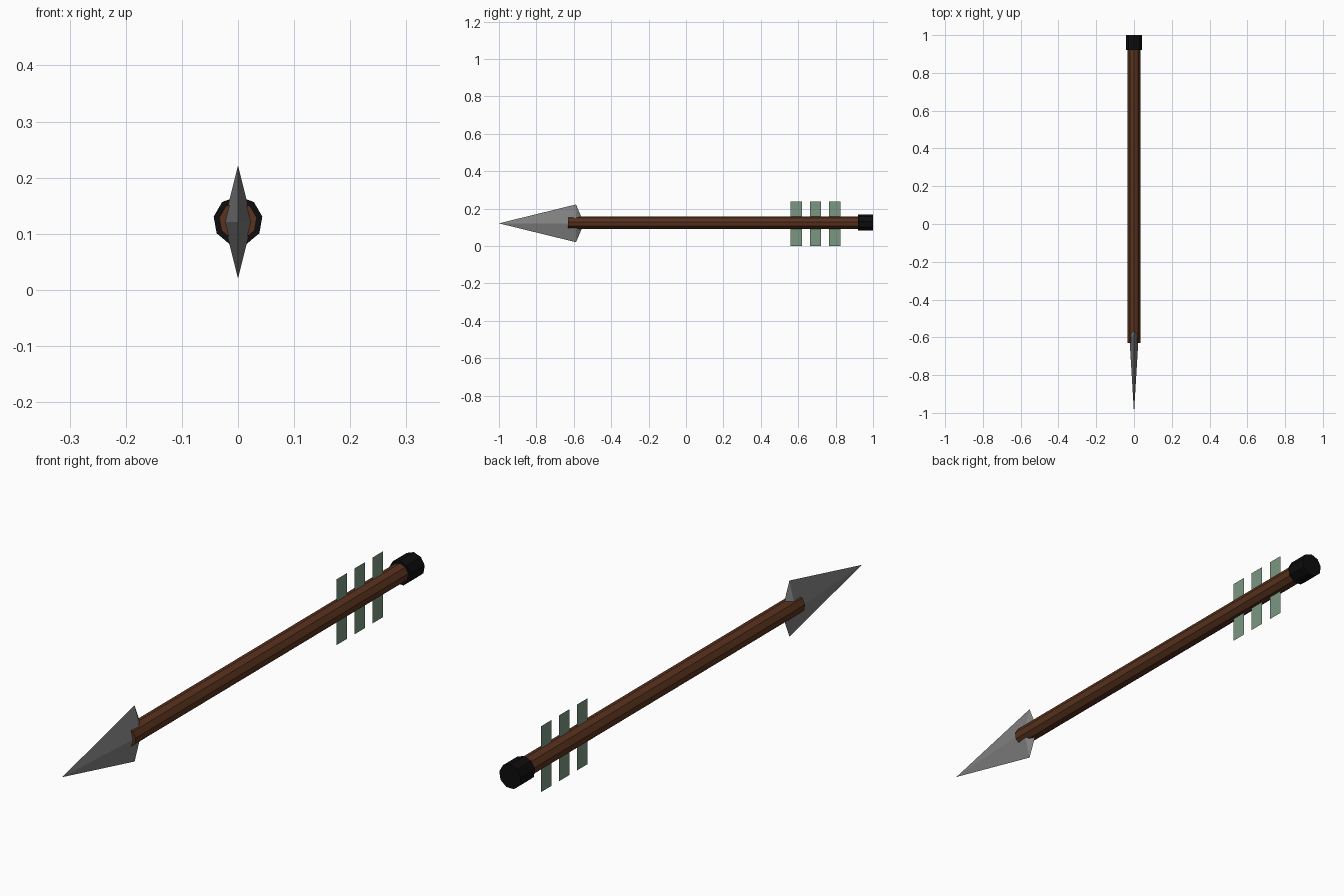
import bpy, bmesh
from math import sin, cos, tau

if "Cube" in bpy.data.objects:
    bpy.data.objects.remove(bpy.data.objects["Cube"])

AXIS_Z = 0.123   # height of the shaft axis
SIDES = 9


def material(name, rgb):
    m = bpy.data.materials.new(name)
    m.diffuse_color = (*rgb, 1)
    m.use_nodes = True
    m.node_tree.nodes["Principled BSDF"].inputs["Base Color"].default_value = m.diffuse_color
    return m


wood = material("wood", (0.10, 0.032, 0.013))
black = material("black", (0.004, 0.004, 0.004))
green = material("green", (0.20, 0.31, 0.22))
steel = material("steel", (0.22, 0.22, 0.22))


def finish(name, bm, mat):
    bmesh.ops.recalc_face_normals(bm, faces=bm.faces)
    mesh = bpy.data.meshes.new(name)
    bm.to_mesh(mesh)
    bm.free()
    mesh.materials.append(mat)
    ob = bpy.data.objects.new(name, mesh)
    bpy.context.collection.objects.link(ob)
    return ob


def rod(name, radius, y0, y1, mat):
    """Nine-sided prism along y with one corner pointing up."""
    bm = bmesh.new()
    ring = [bm.verts.new((radius * sin(tau * i / SIDES), y0,
                          AXIS_Z + radius * cos(tau * i / SIDES)))
            for i in range(SIDES)]
    face = bm.faces.new(ring)
    ext = bmesh.ops.extrude_face_region(bm, geom=[face], use_keep_orig=True)
    top = [v for v in ext["geom"] if isinstance(v, bmesh.types.BMVert)]
    bmesh.ops.translate(bm, verts=top, vec=(0, y1 - y0, 0))
    return finish(name, bm, mat)


# Wooden shaft and black end cap
rod("shaft", 0.034, -0.63, 0.96, wood)
rod("end_cap", 0.044, 0.92, 1.0, black)

# Arrowhead: thin diamond section with a long front point and short rear point
bm = bmesh.new()
tip = bm.verts.new((0, -1.0, 0.121))
back = bm.verts.new((0, -0.545, 0.121))
ring = [bm.verts.new((x, -0.588, 0.121 + z))
        for x, z in ((0.025, 0), (0, 0.101), (-0.025, 0), (0, -0.101))]
for a, b in zip(ring, ring[1:] + ring[:1]):
    bm.faces.new((a, b, tip))
    bm.faces.new((b, a, back))
finish("arrowhead", bm, steel)

# Three flat fletching strips passing through the shaft
for i, y in enumerate((0.59, 0.692, 0.795)):
    bm = bmesh.new()
    bm.faces.new([bm.verts.new((0, y + dy, z)) for dy, z in
                  ((-0.03, 0), (0.03, 0), (0.03, 0.237), (-0.03, 0.237))])
    finish(f"fletching_{i + 1}", bm, green)
